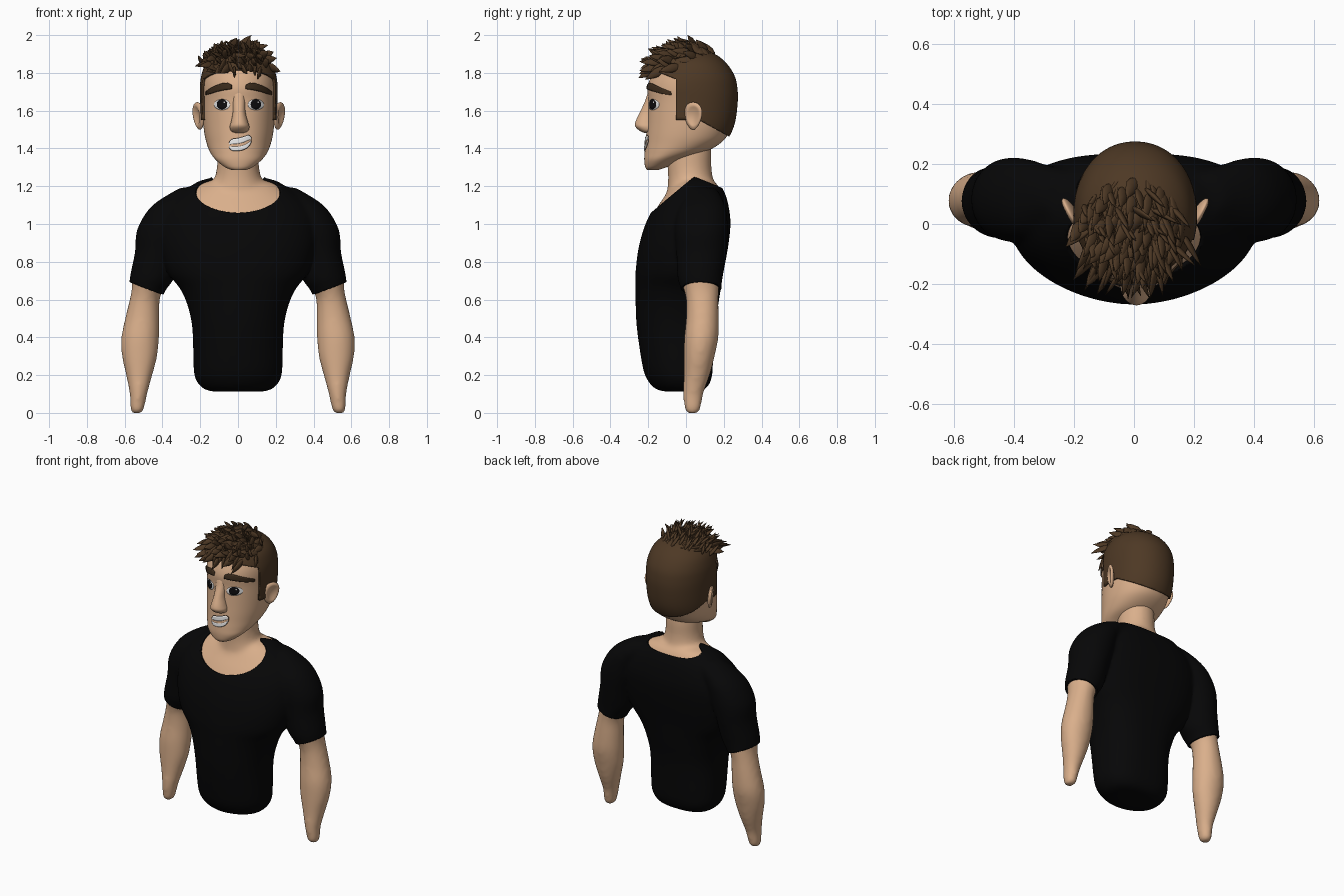
import bpy, bmesh, math, random
from mathutils import Vector
from mathutils.bvhtree import BVHTree

if "Cube" in bpy.data.objects:
    bpy.data.objects.remove(bpy.data.objects["Cube"])

random.seed(4)


def material(name, rgb):
    m = bpy.data.materials.new(name)
    m.diffuse_color = (*rgb, 1)
    m.use_nodes = True
    m.node_tree.nodes["Principled BSDF"].inputs["Base Color"].default_value = m.diffuse_color
    return m


SKIN = material("skin", (0.70, 0.43, 0.26))
SHIRT = material("black_cloth", (0.002, 0.002, 0.0022))
HAIR = material("brown_hair", (0.075, 0.04, 0.018))
BROW = material("dark_brown", (0.045, 0.025, 0.012))
WHITE = material("white", (0.8, 0.8, 0.8))
DARK = material("dark_iris", (0.004, 0.004, 0.005))


def add(name, bm, mat):
    me = bpy.data.meshes.new(name)
    bm.to_mesh(me)
    bm.free()
    me.materials.append(mat)
    me.shade_smooth()
    ob = bpy.data.objects.new(name, me)
    bpy.context.collection.objects.link(ob)
    return ob


def resample(rows, k):
    out = []
    for i in range(len(rows) - 1):
        a, b, c, d = (rows[min(max(j, 0), len(rows) - 1)] for j in range(i - 1, i + 3))
        for s in range(k):
            t = s / k
            out.append([0.5 * (2 * q + (r - p) * t + (2 * p - 5 * q + 4 * r - u) * t * t
                               + (3 * q - p - 3 * r + u) * t ** 3) for p, q, r, u in zip(a, b, c, d)])
    return out + [list(rows[-1])]


def loft(bm, rows, n=48, power=(2, 2), k=4, side=1):
    """Rows: z, centre x, half width, front y, back y. Power: front and back roundness."""
    rings = []
    for z, cx, w, yf, yb in resample(rows, k):
        ring = []
        for i in range(n):
            a = math.tau * i / n
            c, s = math.cos(a), math.sin(a)
            p = 2 / power[0 if s < 0 else 1]
            x = cx * side + w * math.copysign(abs(c) ** p, c)
            y = (yf + yb) / 2 + (yb - yf) / 2 * math.copysign(abs(s) ** p, s)
            ring.append(bm.verts.new((x, y, z)))
        rings.append(ring)
    for r, q in zip(rings, rings[1:]):
        for i in range(n):
            bm.faces.new((r[i], r[(i + 1) % n], q[(i + 1) % n], q[i]))
    bm.faces.new(rings[0][::-1])
    bm.faces.new(rings[-1])


# body: torso, neck and arms fused by remeshing
TORSO = [(.127, 0, .14, -.12, .07), (.142, 0, .18, -.16, .10), (.185, 0, .213, -.195, .122),
         (.25, 0, .222, -.217, .128), (.45, 0, .228, -.247, .138), (.58, 0, .256, -.253, .158),
         (.67, 0, .298, -.254, .172), (.75, 0, .36, -.253, .185), (.88, 0, .395, -.236, .209),
         (1.0, 0, .395, -.2, .222), (1.08, 0, .365, -.158, .214), (1.14, 0, .31, -.118, .2),
         (1.185, 0, .25, -.088, .18), (1.215, 0, .2, -.062, .16), (1.23, 0, .14, -.03, .13)]
NECK = [(1.0, 0, .15, -.1, .15), (1.15, 0, .16, -.1, .155), (1.24, 0, .125, -.095, .143),
        (1.3, 0, .112, -.098, .135), (1.38, 0, .108, -.1, .135), (1.46, 0, .1, -.09, .125)]
ARM = [(-.004, .535, .022, .012, .055), (.015, .535, .036, -.008, .077), (.1, .527, .047, -.016, .092),
       (.2, .523, .07, -.013, .127), (.3, .521, .094, -.012, .152), (.4, .518, .1, -.01, .172),
       (.5, .507, .091, 0, .174), (.6, .494, .08, 0, .172), (.66, .477, .085, -.015, .176),
       (.72, .455, .104, -.032, .18), (.85, .428, .104, -.038, .198), (.95, .408, .118, -.045, .208),
       (1.03, .38, .11, -.04, .206), (1.09, .342, .1, -.02, .196), (1.14, .28, .09, .01, .176),
       (1.18, .22, .08, .035, .15)]
bm = bmesh.new()
loft(bm, TORSO, power=(1.95, 2.7))
loft(bm, NECK)
for s in (1, -1):
    loft(bm, ARM, side=s)
body = add("body_skin", bm, SKIN)
rm = body.modifiers.new("fuse", "REMESH")
rm.mode, rm.voxel_size = "VOXEL", 0.014
sm = body.modifiers.new("soften", "SMOOTH")
sm.factor, sm.iterations = 0.5, 12
fused = bpy.data.meshes.new_from_object(body.evaluated_get(bpy.context.evaluated_depsgraph_get()))
body.modifiers.clear()


def in_shirt(c, m=0.0):
    if abs(c.x) > .34 and c.z < .62 + .4 * (abs(c.x) - .38) + m:
        return False
    return c.z < 1.2 + .85 * c.y - m and c.z < 1.235 - .4 * (c.y - .05) - m


def slice_mesh(b, cuts):
    """Cut edges along planes: point, normal, test for the faces to cut."""
    for co, no, test in cuts:
        fs = [f for f in b.faces if test(f.calc_center_median())]
        geom = fs + list({e for f in fs for e in f.edges}) + list({v for f in fs for v in f.verts})
        bmesh.ops.bisect_plane(b, geom=geom, plane_co=co, plane_no=no, dist=1e-5)


def cut_body():
    b = bmesh.new()
    b.from_mesh(fused)
    slice_mesh(b, [((.38 * s, 0, .62), (-.4 * s, 0, 1), lambda c, s=s: c.x * s > .34 and c.z < .85)
                   for s in (1, -1)]
               + [((0, 0, 1.2), (0, -.85, 1), lambda c: c.z > 1),
                  ((0, .05, 1.235), (0, .4, 1), lambda c: c.z > 1.1)])
    return b


def keep(b, test):
    bmesh.ops.delete(b, geom=[f for f in b.faces if not test(f.calc_center_median())], context="FACES")


def shell(ob, thick):
    m = ob.modifiers.new("thickness", "SOLIDIFY")
    m.thickness, m.offset = thick, 1


bm = cut_body()
keep(bm, in_shirt)
shell(add("shirt", bm, SHIRT), 0.014)
bm = cut_body()
keep(bm, lambda c: not in_shirt(c, .04))
bm.to_mesh(body.data)
bm.free()
body.data.shade_smooth()

# head
HEAD = [(1.285, .004, .035, -.205, -.15), (1.302, .004, .075, -.216, -.1), (1.34, .004, .122, -.221, -.02),
        (1.38, .004, .152, -.219, .1), (1.43, .004, .171, -.214, .185), (1.48, .004, .182, -.21, .225),
        (1.55, .004, .189, -.205, .25), (1.65, .004, .193, -.2, .262), (1.72, .004, .194, -.203, .26),
        (1.78, .004, .187, -.185, .246), (1.84, .004, .165, -.15, .208), (1.885, .004, .118, -.1, .155),
        (1.91, .004, .06, -.03, .09), (1.914, .004, .02, 0, .05)]
bm = bmesh.new()
loft(bm, HEAD, n=96, power=(2.05, 2.1), k=5)
cap = bm.copy()
tree = BVHTree.FromBMesh(bm)
add("head", bm, SKIN)

# nose
bm = bmesh.new()
loft(bm, [(1.482, .008, .022, -.22, -.18), (1.492, .008, .045, -.243, -.16), (1.515, .008, .052, -.268, -.15),
          (1.54, .008, .045, -.268, -.15), (1.59, .006, .034, -.245, -.15), (1.65, .005, .033, -.217, -.15),
          (1.69, .004, .034, -.204, -.15), (1.72, .004, .03, -.19, -.15)], n=32)
add("nose", bm, SKIN)

# ears: a flared bowl with a rim
for s, side in ((1, "right"), (-1, "left")):
    bm = bmesh.new()
    bmesh.ops.create_uvsphere(bm, u_segments=32, v_segments=24, radius=1)
    for v in bm.verts:
        r = math.hypot(v.co.y, v.co.z)
        taper = 1 + .25 * v.co.z
        hollow = .02 * max(0, 1 - (r / .75) ** 2) if v.co.x > 0 else 0
        x, y, z = v.co.x * .02 - hollow, v.co.y * .05 * taper, v.co.z * .073
        x += .45 * y + .1 * z
        v.co = (.004 + s * (.213 + x), .038 + y * .93, 1.572 + z)
    if s < 0:
        bmesh.ops.reverse_faces(bm, faces=bm.faces)
    add(side + "_ear", bm, SKIN)


def strip(name, cols, lift, mat, rows=4, thick=.008):
    """Plate laid on the face; columns are x, low z, high z."""
    b = bmesh.new()
    grid = []
    for x, lo, hi in cols:
        line = []
        for j in range(rows + 1):
            z = lo + (hi - lo) * j / rows
            hit = tree.ray_cast(Vector((x, -1, z)), Vector((0, 1, 0)))[0]
            line.append(b.verts.new((x, hit.y - lift, z)))
        grid.append(line)
    for p, q in zip(grid, grid[1:]):
        for j in range(rows):
            b.faces.new((p[j], q[j], q[j + 1], p[j + 1]))
    bmesh.ops.recalc_face_normals(b, faces=b.faces)
    if sum(f.normal.y for f in b.faces) > 0:
        bmesh.ops.reverse_faces(b, faces=b.faces)
    ob = add(name, b, mat)
    shell(ob, thick)
    ob.modifiers[0].offset = -1


def oval(cx, cz, rx, rz, n=16):
    return [(cx - rx * math.cos(math.pi * i / n), cz - rz * math.sin(math.pi * i / n) - .0005,
             cz + rz * math.sin(math.pi * i / n) + .0005) for i in range(n + 1)]


# eyes and brows
for s, side in ((1, "right"), (-1, "left")):
    cx = .005 + s * .09
    strip(side + "_eye_white", oval(cx, 1.632, .042, .028), .003, WHITE)
    strip(side + "_iris", oval(cx, 1.634, .027, .0265), .0045, DARK)
    strip(side + "_eye_glint", oval(cx + .012, 1.644, .004, .004, 8), .0055, WHITE)
    brow = [(.04, 1.715, 1.738), (.06, 1.712, 1.748), (.09, 1.707, 1.745), (.12, 1.7, 1.735),
            (.15, 1.69, 1.72), (.177, 1.682, 1.7)]
    strip(side + "_brow", [(.004 + s * x, a, b) for x, a, b in brow], .011, BROW, thick=.018)

# grimacing mouth with two rows of teeth
MOUTH = resample([(-.048, 1.408, 1.428), (-.033, 1.391, 1.447), (0, 1.389, 1.453), (.03, 1.395, 1.461),
                  (.055, 1.41, 1.469), (.07, 1.436, 1.458)], 3)
strip("mouth", [(x * 1.02, a - .002, b + .002) for x, a, b in MOUTH], .002, DARK)
strip("tongue", MOUTH, .004, SKIN)
strip("upper_teeth", [(x, a + .57 * (b - a), b) for x, a, b in MOUTH], .0055, WHITE)
strip("lower_teeth", [(x, a, a + .33 * (b - a)) for x, a, b in MOUTH], .0055, WHITE)


# close cropped hair on the sides and back
def in_hair(c):
    if c.y < -.05:
        return c.z > 1.765 + .4 * (-.05 - c.y)
    return c.z > (1.55 if c.y < .07 else 1.55 - .55 * (c.y - .07))


slice_mesh(cap, [((0, -.05, 0), (0, 1, 0), lambda c: 1.5 < c.z < 1.8),
                 ((0, .07, 1.55), (0, .55, 1), lambda c: c.y > .06),
                 ((0, -.05, 1.765), (0, .4, 1), lambda c: c.y < -.05 and c.z > 1.7)])
keep(cap, in_hair)
shell(add("hair_cap", cap, HAIR), 0.012)

# loose tufts on top
bm = bmesh.new()
COUNT, SIDES = 165, 8
for i in range(COUNT):
    r, a = math.sqrt((i + .5) / COUNT) * .97, i * 2.39996
    x, y = .175 * r * math.cos(a), -.005 + .165 * r * math.sin(a)
    p, n, _, _ = tree.ray_cast(Vector((x, y, 3)), Vector((0, 0, -1)))
    front = min(1, max(0, (-y - .06) / .1))
    rnd = Vector([random.uniform(-1, 1) for _ in range(3)])
    d = (n * .5 + Vector((x * .9 - .08, -.4 - .2 * front, .25 - .3 * front)) + rnd * .33).normalized()
    bend = Vector((rnd.y * .3, -.15, -.12 - .14 * front))
    length = random.uniform(.08, .112)
    u = d.cross(n + Vector((.3, .2, .1))).normalized()
    w = d.cross(u)
    last = None
    for t, wid in ((0, .014), (.2, .022), (.45, .024), (.75, .015), (1, .001)):
        c = p + (d * t + bend * t * t) * length
        ring = [bm.verts.new(c + u * wid * math.cos(math.tau * k / SIDES)
                             + w * wid * .4 * math.sin(math.tau * k / SIDES)) for k in range(SIDES)]
        if last:
            for k in range(SIDES):
                bm.faces.new((last[k], last[(k + 1) % SIDES], ring[(k + 1) % SIDES], ring[k]))
        last = ring
    bm.faces.new(last)
top = max(v.co.z for v in bm.verts)
for v in bm.verts:
    if v.co.z > 1.85:
        v.co.z = 1.85 + (v.co.z - 1.85) * .15 / (top - 1.85)
bmesh.ops.recalc_face_normals(bm, faces=bm.faces)
add("hair_tufts", bm, HAIR)
